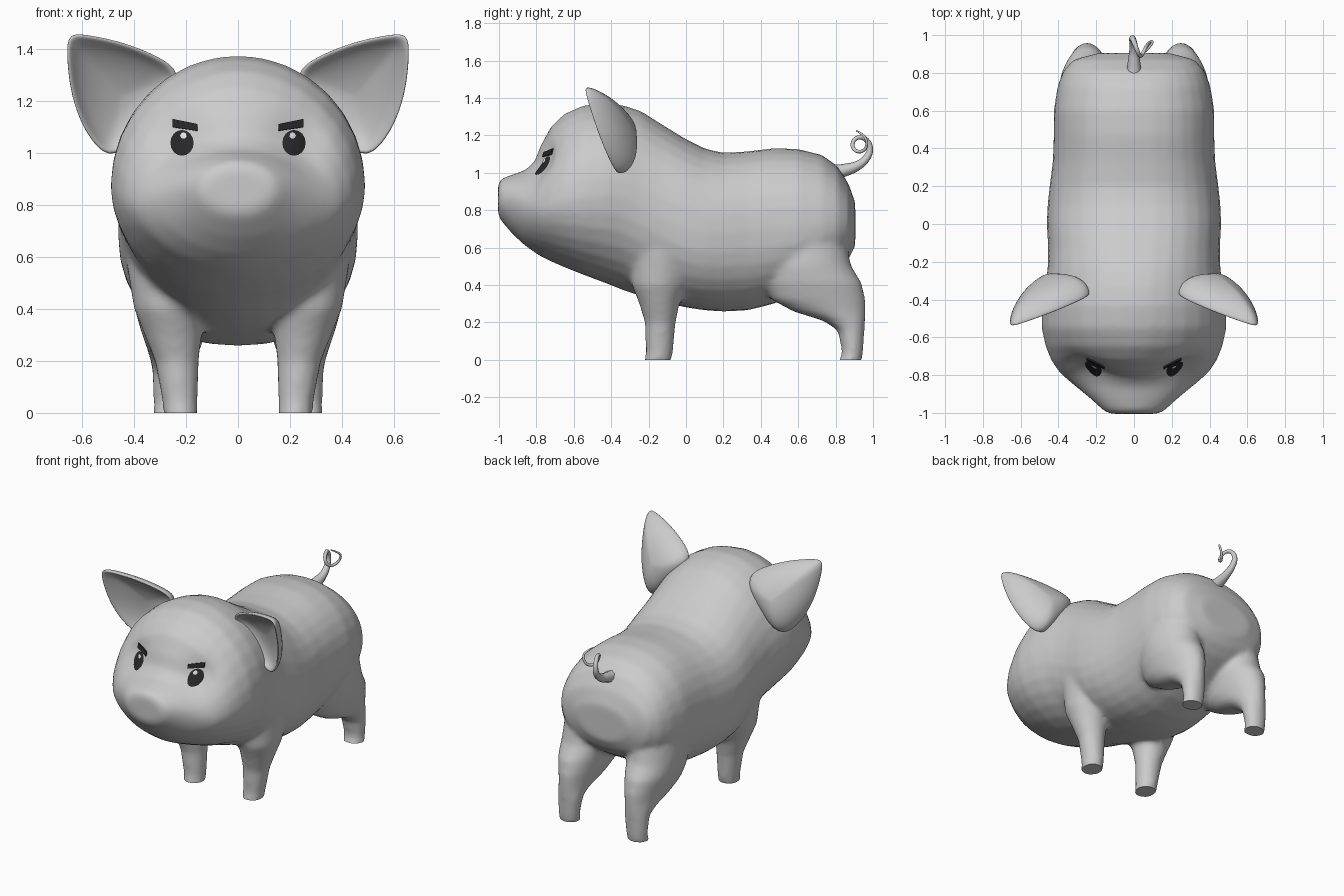
import bpy, bmesh, math
from mathutils import Vector
from mathutils.bvhtree import BVHTree

if "Cube" in bpy.data.objects:
    bpy.data.objects.remove(bpy.data.objects["Cube"])


def material(name, rgb):
    m = bpy.data.materials.new(name)
    m.diffuse_color = (*rgb, 1)
    m.use_nodes = True
    m.node_tree.nodes["Principled BSDF"].inputs["Base Color"].default_value = m.diffuse_color
    return m


SKIN = material("skin grey", (0.6, 0.6, 0.6))
DARK = material("eye black", (0.02, 0.02, 0.02))
SHINE = material("eye shine", (0.8, 0.8, 0.8))


def make_object(name, bm, mat):
    bmesh.ops.recalc_face_normals(bm, faces=bm.faces)
    me = bpy.data.meshes.new(name)
    bm.to_mesh(me)
    bm.free()
    ob = bpy.data.objects.new(name, me)
    bpy.context.collection.objects.link(ob)
    me.materials.append(mat)
    return ob


def activate(ob):
    bpy.ops.object.select_all(action='DESELECT')
    ob.select_set(True)
    bpy.context.view_layer.objects.active = ob


def smooth(ob, angle=50):
    activate(ob)
    bpy.ops.object.shade_smooth_by_angle(angle=math.radians(angle))


def skin_rings(bm, rings, cap=True):
    """Bridge closed rings of points, optionally capping both ends."""
    vs = [[bm.verts.new(p) for p in r] for r in rings]
    n = len(vs[0])
    for a, b in zip(vs, vs[1:]):
        for i in range(n):
            j = (i + 1) % n
            bm.faces.new((a[i], a[j], b[j], b[i]))
    if cap:
        bm.faces.new(vs[0])
        bm.faces.new(vs[-1])
    return vs


def spow(v, e):
    return math.copysign(abs(v) ** e, v)


ANG = [2 * math.pi * i / 32 for i in range(32)]


# Body and head: y, top z, bottom z, half width, widest z, roundness
BODY = [
    (-1.005, 0.945, 0.775, 0.13, 0.86, 2.0), (-0.985, 0.97, 0.74, 0.165, 0.86, 2.0),
    (-0.93, 0.99, 0.675, 0.225, 0.85, 2.0), (-0.86, 1.015, 0.61, 0.31, 0.82, 1.9),
    (-0.81, 1.06, 0.575, 0.37, 0.81, 1.8), (-0.78, 1.14, 0.555, 0.40, 0.81, 1.8),
    (-0.72, 1.25, 0.525, 0.44, 0.83, 1.8), (-0.65, 1.315, 0.495, 0.468, 0.85, 1.9),
    (-0.55, 1.36, 0.455, 0.49, 0.87, 2.0), (-0.43, 1.375, 0.41, 0.488, 0.88, 2.0),
    (-0.33, 1.36, 0.37, 0.472, 0.87, 2.0), (-0.24, 1.33, 0.34, 0.458, 0.82, 2.1),
    (-0.13, 1.26, 0.31, 0.455, 0.76, 2.2), (0.0, 1.18, 0.28, 0.462, 0.70, 2.3),
    (0.1, 1.13, 0.265, 0.458, 0.68, 2.3), (0.2, 1.107, 0.258, 0.447, 0.68, 2.3),
    (0.33, 1.115, 0.265, 0.43, 0.69, 2.3), (0.47, 1.132, 0.30, 0.425, 0.70, 2.3),
    (0.6, 1.128, 0.36, 0.425, 0.71, 2.3), (0.73, 1.095, 0.43, 0.405, 0.72, 2.2),
    (0.81, 1.035, 0.48, 0.375, 0.73, 2.2), (0.87, 0.94, 0.54, 0.32, 0.74, 2.2),
    (0.905, 0.84, 0.61, 0.19, 0.74, 2.0),
]
# Legs: z, front y, back y, inner x, outer x
FRONT_LEG = [
    (-0.03, -0.225, -0.085, 0.155, 0.285), (0.04, -0.215, -0.07, 0.155, 0.29),
    (0.2, -0.22, -0.055, 0.15, 0.32), (0.3, -0.25, -0.035, 0.14, 0.36),
    (0.4, -0.29, 0.0, 0.13, 0.40), (0.58, -0.3, 0.05, 0.12, 0.43),
]
REAR_LEG = [
    (-0.03, 0.81, 0.935, 0.19, 0.325), (0.04, 0.835, 0.947, 0.185, 0.325),
    (0.16, 0.81, 0.955, 0.17, 0.33), (0.21, 0.73, 0.958, 0.16, 0.34),
    (0.26, 0.57, 0.96, 0.14, 0.355), (0.32, 0.46, 0.96, 0.12, 0.375),
    (0.41, 0.42, 0.94, 0.10, 0.40), (0.5, 0.42, 0.885, 0.08, 0.41),
    (0.65, 0.45, 0.85, 0.08, 0.40),
]


def body_ring(y, top, bot, hw, zc, n):
    return [(hw * spow(math.cos(a), 2 / n), y,
             zc + (top - zc if math.sin(a) > 0 else zc - bot) * spow(math.sin(a), 2 / n))
            for a in ANG]


def leg_ring(s, z, y0, y1, x0, x1):
    return [(s * ((x0 + x1) / 2 + (x1 - x0) / 2 * math.cos(a)),
             (y0 + y1) / 2 + (y1 - y0) / 2 * math.sin(a), z) for a in ANG]


bm = bmesh.new()
skin_rings(bm, [body_ring(*r) for r in BODY])
for s in (-1, 1):
    for leg in (FRONT_LEG, REAR_LEG):
        skin_rings(bm, [leg_ring(s, *r) for r in leg])
body = make_object("body", bm, SKIN)

# Fuse torso and legs into one soft skin
activate(body)
rm = body.modifiers.new("fuse", 'REMESH')
rm.mode, rm.voxel_size = 'VOXEL', 0.018
sm = body.modifiers.new("soften", 'SMOOTH')
sm.factor, sm.iterations = 0.5, 6
for m in ("fuse", "soften"):
    bpy.ops.object.modifier_apply(modifier=m)

# Eye sockets pressed in, feet cut flat
for v in body.data.vertices:
    d = (Vector((abs(v.co.x), v.co.y, v.co.z)) - Vector((0.24, -0.77, 1.05))).length
    v.co.y += 0.045 * math.exp(-(d / 0.12) ** 2)
    v.co.z = max(v.co.z, 0)
if not body.data.materials:
    body.data.materials.append(SKIN)
smooth(body)

# Ears: cupped leaf shape, rim outline in x, z
RIM = [(0.21, 1.31), (0.31, 1.375), (0.45, 1.43), (0.59, 1.457), (0.655, 1.46),
       (0.66, 1.38), (0.648, 1.25), (0.613, 1.13), (0.555, 1.03), (0.48, 0.97),
       (0.37, 1.08), (0.27, 1.2)]
CX, CZ = 0.45, 1.22
# Scale toward the centre and depth, from back to dish
SHELL = [(0.05, 0.145), (0.38, 0.135), (0.75, 0.1), (0.97, 0.045), (1.02, 0.0),
         (0.92, 0.0), (0.82, 0.035), (0.45, 0.07), (0.05, 0.08)]
for s, side in ((-1, "left"), (1, "right")):
    bm = bmesh.new()
    rings = []
    for k, dy in SHELL:
        ring = []
        for px, pz in RIM:
            x, z = CX + (px - CX) * k, CZ + (pz - CZ) * k
            ring.append((s * x, -0.36 - 0.3 * (x - 0.49) - 0.29 * (z - 0.98) + dy, z))
        rings.append(ring)
    skin_rings(bm, rings)
    ear = make_object(side + "_ear", bm, SKIN)
    ear.modifiers.new("round", 'SUBSURF').levels = 2
    ear.modifiers["round"].render_levels = 2
    for p in ear.data.polygons:
        p.use_smooth = True

# Curly tail: x, y, z, radius
TAIL = [(0, 0.78, 1.0, 0.042), (0, 0.85, 1.015, 0.034), (0, 0.92, 1.04, 0.025),
        (-0.005, 0.966, 1.08, 0.02), (-0.008, 0.983, 1.125, 0.017),
        (0, 0.965, 1.175, 0.014), (0.015, 0.925, 1.19, 0.012),
        (0.03, 0.893, 1.165, 0.011), (0.045, 0.9, 1.125, 0.01),
        (0.065, 0.94, 1.115, 0.009), (0.088, 0.965, 1.145, 0.008),
        (0.097, 0.96, 1.185, 0.007), (0.08, 0.935, 1.21, 0.006),
        (0.06, 0.912, 1.225, 0.004)]
cu = bpy.data.curves.new("tail", 'CURVE')
cu.dimensions, cu.bevel_depth, cu.bevel_resolution = '3D', 1.0, 2
cu.resolution_u, cu.use_fill_caps = 4, True
sp = cu.splines.new('BEZIER')
sp.bezier_points.add(len(TAIL) - 1)
for bp, (x, y, z, r) in zip(sp.bezier_points, TAIL):
    bp.co, bp.radius = (x, y, z), r
    bp.handle_left_type = bp.handle_right_type = 'AUTO'
cu.materials.append(SKIN)
bpy.context.collection.objects.link(bpy.data.objects.new("tail", cu))

# Face details are projected onto the head
tree = BVHTree.FromPolygons([v.co.copy() for v in body.data.vertices],
                            [tuple(p.vertices) for p in body.data.polygons])


def project(x, z, lift):
    hit, nor, _, _ = tree.ray_cast(Vector((x, -2, z)), Vector((0, 1, 0)))
    return hit + Vector((0, -1, 0)).lerp(nor, 0.5).normalized() * lift


def disc(name, x, z, rx, rz, base, dome, mat):
    bm = bmesh.new()
    skin_rings(bm, [[project(x + rx * k * math.cos(a), z + rz * k * math.sin(a),
                             base + dome * (1 - k * k)) for a in ANG[::2]]
                    for k in (1, 0.85, 0.6, 0.3, 0.08)], cap=False)
    bm.faces.new([v for v in bm.verts][-16:])
    ob = make_object(name, bm, mat)
    for p in ob.data.polygons:
        p.use_smooth = True


for s, side in ((-1, "left"), (1, "right")):
    disc(side + "_eye", s * 0.215, 1.038, 0.045, 0.05, 0.002, 0.012, DARK)
    disc(side + "_eye_shine", s * 0.207, 1.065, 0.013, 0.013, 0.014, 0.002, SHINE)
    # Slanted brow plate
    bm = bmesh.new()
    rows = []
    for i in range(7):
        t = i / 6
        x, lo, hi = s * (0.25 - 0.095 * t), 1.098 - 0.014 * t, 1.13 - 0.02 * t
        rows.append([project(x, z, d) for z, d in
                     ((lo, -0.002), (lo, 0.008), (hi, 0.008), (hi, -0.002))])
    skin_rings(bm, rows)
    make_object(side + "_brow", bm, DARK)
